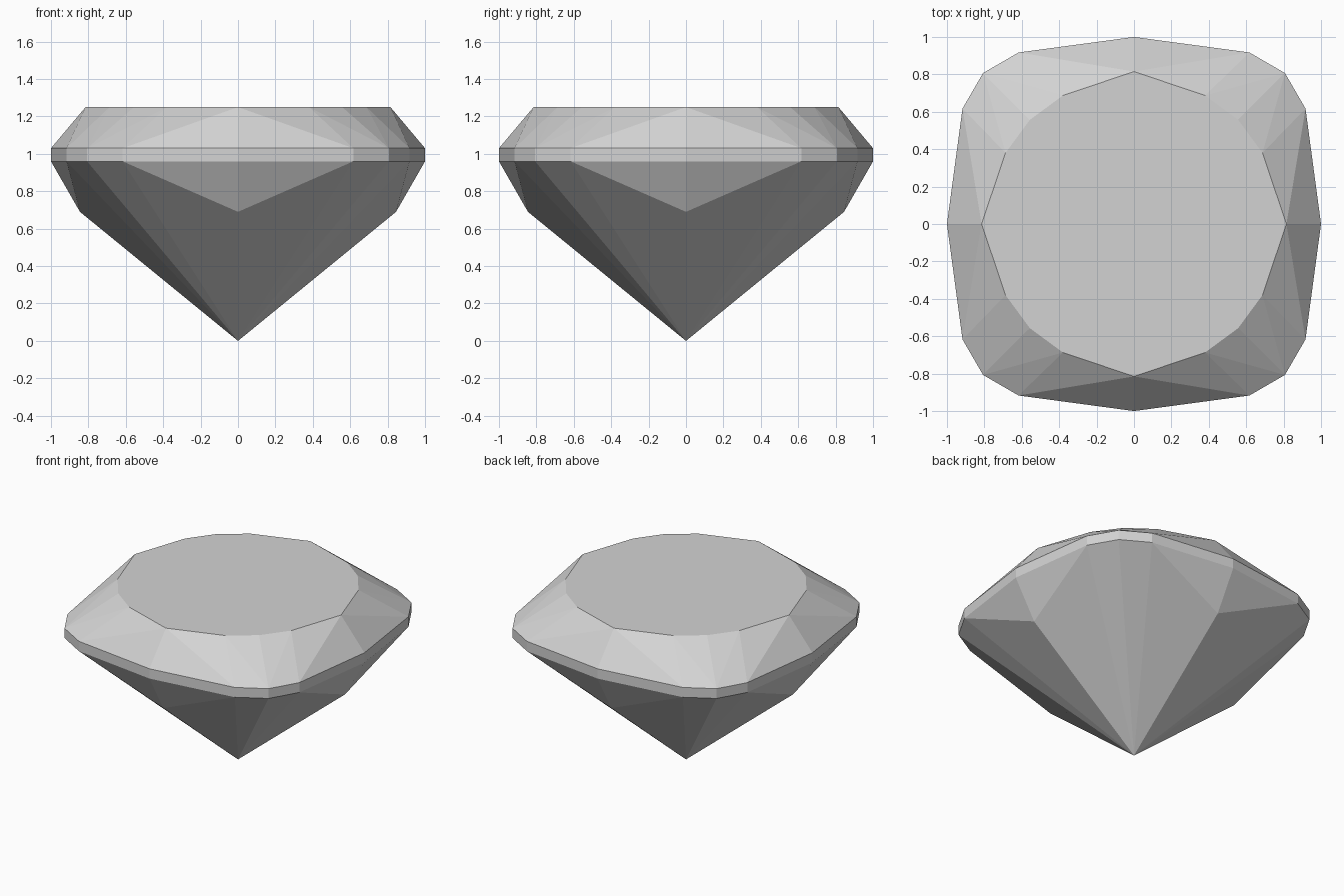
import bpy, bmesh
from mathutils import Matrix, Vector

cube = bpy.data.objects.get("Cube")
if cube:
    bpy.data.objects.remove(cube, do_unlink=True)

TABLE_Z, GIRDLE_TOP, GIRDLE_LOW, LOWER_Z = 1.25, 1.03, 0.96, 0.69

# Quarter outlines: side middle, then the three points around the corner
GIRDLE = [(1, 0), (0.917, 0.617), (0.807, 0.807), (0.617, 0.917)]
TABLE = [(0.815, 0), (0.687, 0.38), (0.557, 0.557), (0.38, 0.687)]
LOWER = [(0.845, 0)]


def ring(bm, outline, z):
    """Repeat a quarter outline four times around the vertical axis."""
    verts = []
    for q in range(4):
        turn = Matrix(((0, -1, 0), (1, 0, 0), (0, 0, 1)))
        for x, y in outline:
            p = Vector((x, y, z))
            for _ in range(q):
                p = turn @ p
            verts.append(bm.verts.new(p))
    return verts


bm = bmesh.new()
table = ring(bm, TABLE, TABLE_Z)
upper = ring(bm, GIRDLE, GIRDLE_TOP)
lower = ring(bm, GIRDLE, GIRDLE_LOW)
keel = ring(bm, LOWER, LOWER_Z)
tip = bm.verts.new((0, 0, 0))

# Flat table
bm.faces.new(table)

# Girdle band
for i in range(16):
    j = (i + 1) % 16
    bm.faces.new((lower[i], lower[j], upper[j], upper[i]))

for q in range(4):
    u = [upper[(4 * q + i) % 16] for i in range(5)]
    t = [table[(4 * q + i) % 16] for i in range(5)]
    g = [lower[(4 * q + i) % 16] for i in range(5)]
    k, k_next = keel[q], keel[(q + 1) % 4]
    # Crown facets
    for f in ((u[0], u[1], t[0]), (u[1], t[1], t[0]),
              (u[1], u[2], t[1]), (u[2], t[2], t[1]),
              (u[2], t[3], t[2]), (u[2], u[3], t[3]),
              (u[3], t[4], t[3]), (u[3], u[4], t[4])):
        bm.faces.new(f)
    # Pavilion facets
    for f in ((g[0], k, g[1]), (k, tip, g[1]),
              (g[1], tip, g[2]), (g[2], tip, g[3]),
              (g[3], tip, k_next), (g[3], k_next, g[4])):
        bm.faces.new(f)

bmesh.ops.recalc_face_normals(bm, faces=bm.faces[:])
mesh = bpy.data.meshes.new("cut_gem")
bm.to_mesh(mesh)
bm.free()

# Pale grey stone
mat = bpy.data.materials.new("pale_grey")
mat.use_nodes = True
colour = (0.65, 0.65, 0.65, 1)
mat.diffuse_color = colour
mat.node_tree.nodes["Principled BSDF"].inputs["Base Color"].default_value = colour
mesh.materials.append(mat)

gem = bpy.data.objects.new("cut_gem", mesh)
bpy.context.collection.objects.link(gem)
